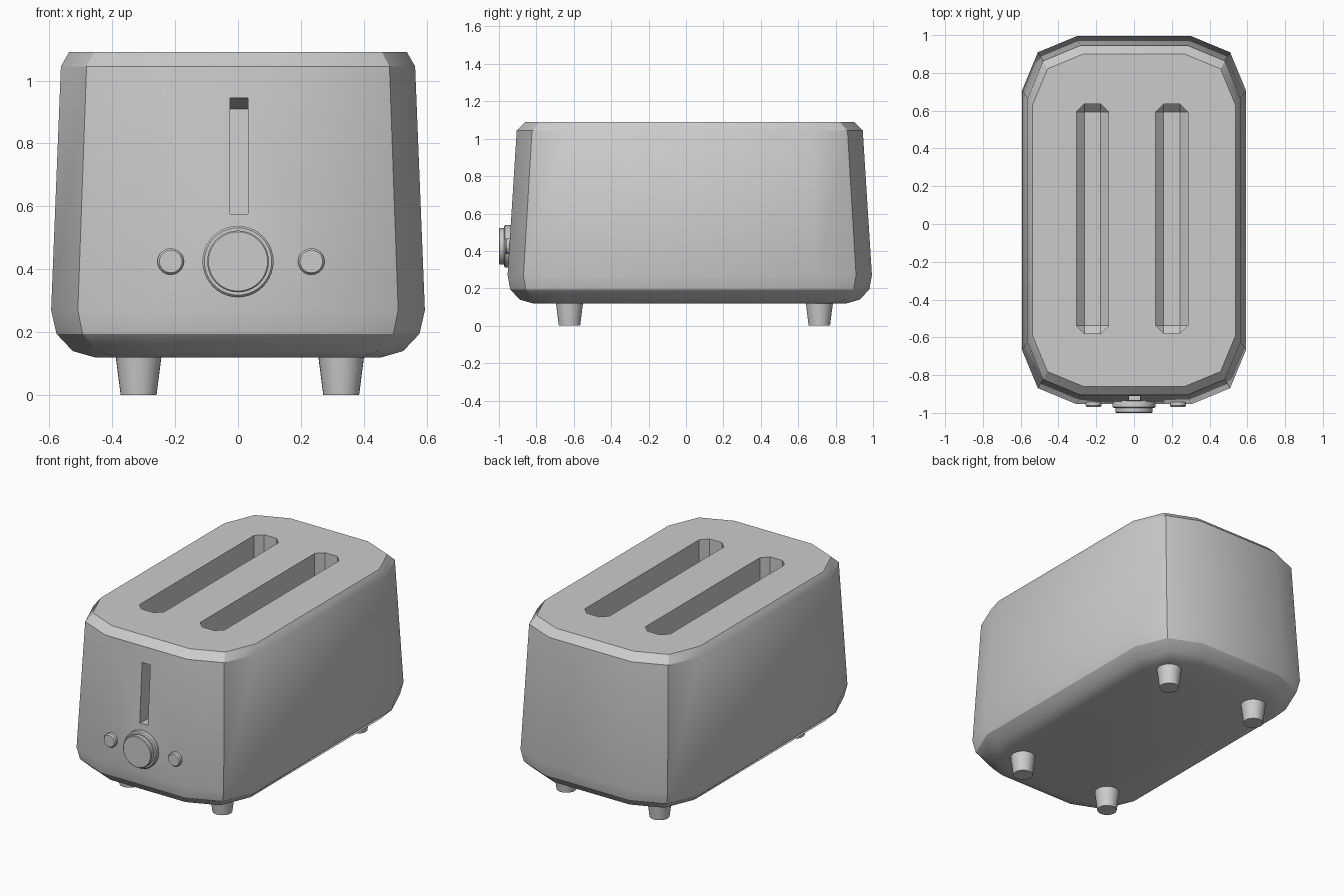
import bpy, bmesh, math
from mathutils import Matrix, Vector

if "Cube" in bpy.data.objects:
    bpy.data.objects.remove(bpy.data.objects["Cube"])

CY = 0.02  # body centre in y


def finish(name, bm):
    bmesh.ops.recalc_face_normals(bm, faces=bm.faces)
    me = bpy.data.meshes.new(name)
    bm.to_mesh(me)
    bm.free()
    ob = bpy.data.objects.new(name, me)
    bpy.context.collection.objects.link(ob)
    return ob


def activate(ob):
    bpy.ops.object.select_all(action='DESELECT')
    ob.select_set(True)
    bpy.context.view_layer.objects.active = ob


def smooth(ob):
    activate(ob)
    bpy.ops.object.shade_smooth_by_angle(angle=math.radians(30))


def lathe(name, profile, matrix, segs=32):
    """Stack (radius, height) circles into a closed round part."""
    bm = bmesh.new()
    rings = [[bm.verts.new((r * math.cos(2 * math.pi * i / segs),
                            r * math.sin(2 * math.pi * i / segs), h))
              for i in range(segs)] for r, h in profile]
    bridge(bm, rings)
    bm.transform(matrix)
    smooth(finish(name, bm))


def bridge(bm, rings):
    n = len(rings[0])
    for a, b in zip(rings, rings[1:]):
        for i in range(n):
            j = (i + 1) % n
            bm.faces.new((a[i], a[j], b[j], b[i]))
    bm.faces.new(rings[0])
    bm.faces.new(rings[-1])


def ring_points(hx, hy):
    """Rectangle whose corners have a two-step bevel."""
    r = 0.29 * (0.25 + 0.75 * hx / 0.594)
    pts = []
    for k in range(4):
        sx, sy = ((1, 1), (-1, 1), (-1, -1), (1, -1))[k]
        corner = [(hx, hy - r), (hx - 0.293 * r, hy - 0.293 * r), (hx - r, hy)]
        if k % 2:
            corner.reverse()
        pts += [(sx * x, sy * y) for x, y in corner]
    return pts


def box_cutter(name, size, matrix, bevel=0.0):
    bm = bmesh.new()
    bmesh.ops.create_cube(bm, size=1)
    bmesh.ops.scale(bm, vec=size, verts=bm.verts)
    if bevel:
        bmesh.ops.bevel(bm, geom=bm.edges[:], offset=bevel, segments=1,
                        affect='EDGES', profile=0.5)
    bm.transform(matrix)
    ob = finish(name, bm)
    ob.hide_render = True
    return ob


# Body shell: half width, half depth, height
levels = [(0.455, 0.84, 0.12), (0.525, 0.91, 0.14), (0.577, 0.96, 0.195),
          (0.594, 0.974, 0.27), (0.563, 0.925, 1.045), (0.537, 0.88, 1.09)]
bm = bmesh.new()
bridge(bm, [[bm.verts.new((x, y + CY, z)) for x, y in ring_points(hx, hy)]
            for hx, hy, z in levels])
body = finish("toaster_body", bm)

# Bread slots and lever slot, cut into the shell
cutters = [box_cutter("bread_slot_cutter", (0.17, 1.215, 0.9),
                      Matrix.Translation((x, 0.0275, 0.80)), 0.042)
           for x in (-0.22, 0.20)]
tilt = math.atan2(0.049, 0.775)
lever_pos = Matrix.Translation((0.0025, -0.923, 0.76)) @ Matrix.Rotation(-tilt, 4, 'X')
if (lever_pos.to_3x3() @ Vector((0, 1, 0))).z > 0:
    lever_pos = Matrix.Translation((0.0025, -0.923, 0.76)) @ Matrix.Rotation(tilt, 4, 'X')
cutters.append(box_cutter("lever_slot_cutter", (0.057, 0.6, 0.37),
                          lever_pos @ Matrix.Translation((0, 0.25, 0))))
for c in cutters:
    activate(body)
    mod = body.modifiers.new("cut", 'BOOLEAN')
    mod.operation = 'DIFFERENCE'
    mod.solver = 'EXACT'
    mod.object = c
    bpy.ops.object.modifier_apply(modifier=mod.name)
    bpy.data.objects.remove(c)
smooth(body)

# Dial and buttons, turned to face -y
face_front = Matrix.Rotation(math.pi / 2, 4, 'X')


def on_front(x):
    return Matrix.Translation((x, 0, 0.425)) @ face_front


lathe("dial", [(0.104, 0.92), (0.113, 0.94), (0.113, 0.968), (0.107, 0.974),
               (0.098, 0.974), (0.098, 0.996), (0.094, 1.0)], on_front(0), 40)
for x, side in ((-0.214, "left"), (0.233, "right")):
    lathe(side + "_button", [(0.042, 0.92), (0.042, 0.961), (0.036, 0.969)], on_front(x))

# Tapered feet
for x, sx in ((-0.316, "left"), (0.328, "right")):
    for y, sy in ((-0.623, "front"), (0.713, "back")):
        lathe(f"{sy}_{sx}_foot", [(0.057, 0), (0.073, 0.125)],
              Matrix.Translation((x, y, 0)))
